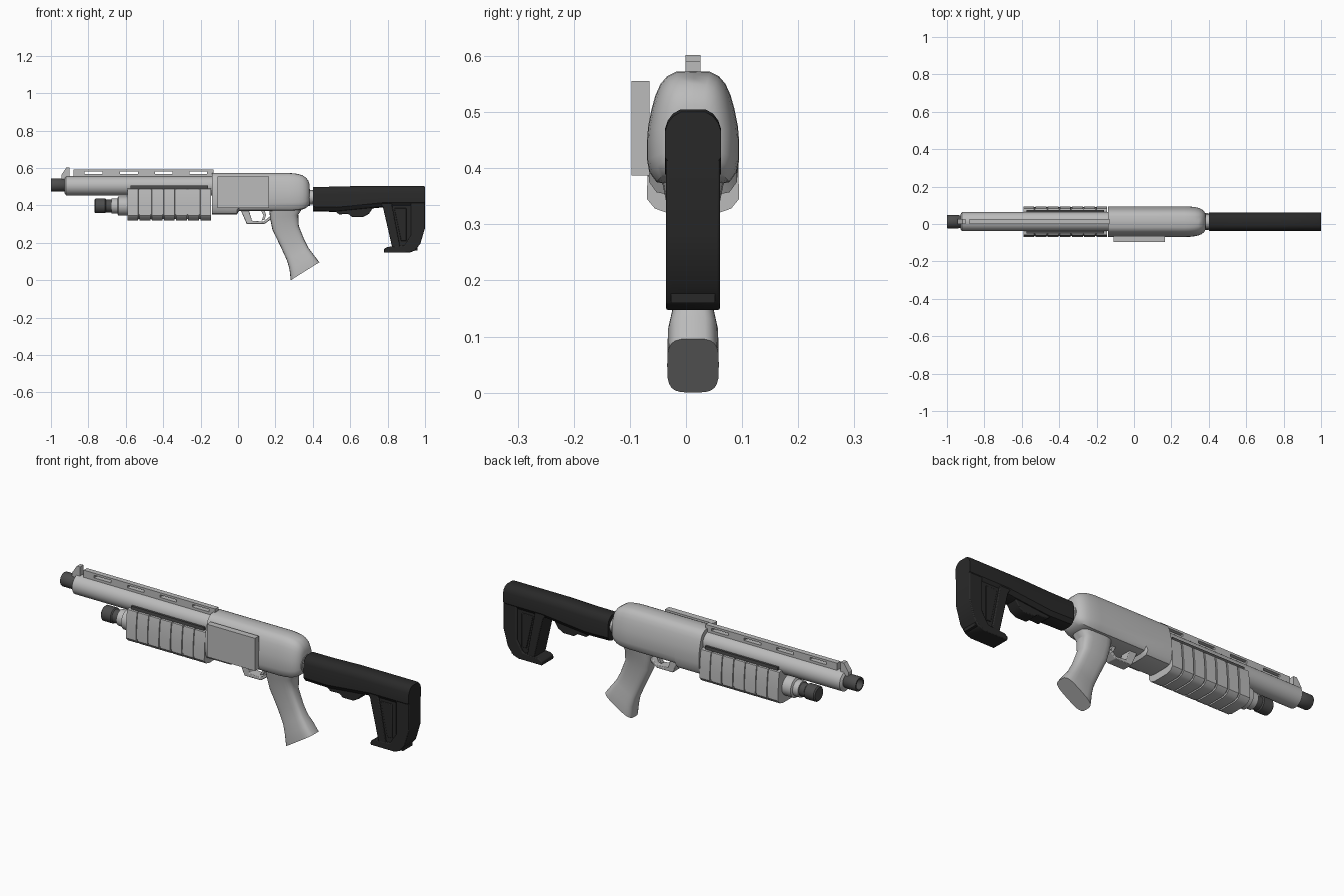
import bpy, bmesh, math

YC = 0.0125  # centre plane of the model


def mat(name, v):
    m = bpy.data.materials.new(name)
    m.diffuse_color = (v, v, v, 1)
    return m


GREY = mat("light_grey", 0.5)
STEEL = mat("dark_steel", 0.075)
BLACK = mat("black_polymer", 0.022)


def finish(name, bm, m, bevel=0):
    bmesh.ops.recalc_face_normals(bm, faces=bm.faces)
    me = bpy.data.meshes.new(name)
    bm.to_mesh(me)
    bm.free()
    me.materials.append(m)
    ob = bpy.data.objects.new(name, me)
    bpy.context.collection.objects.link(ob)
    if bevel:
        b = ob.modifiers.new("bevel", 'BEVEL')
        b.width, b.segments, b.limit_method = bevel, 2, 'ANGLE'
    return ob


def loft(name, rings, m):
    bm = bmesh.new()
    vs = [[bm.verts.new(p) for p in r] for r in rings]
    n = len(vs[0])
    for a, b in zip(vs, vs[1:]):
        for i in range(n):
            j = (i + 1) % n
            bm.faces.new((a[i], a[j], b[j], b[i]))
    bm.faces.new(vs[0])
    bm.faces.new(vs[-1])
    return finish(name, bm, m)


def lathe(name, prof, z, m, n=32):
    return loft(name, [[(x, YC + r * math.cos(2 * math.pi * i / n), z + r * math.sin(2 * math.pi * i / n))
                        for i in range(n)] for x, r in prof], m)


def plate(name, pts, hw, m, y=YC, bevel=0):
    # side-view outline extruded across y
    bm = bmesh.new()
    f = bm.faces.new([bm.verts.new((x, y - hw, z)) for x, z in pts])
    ext = bmesh.ops.extrude_face_region(bm, geom=[f])
    for v in ext["geom"]:
        if isinstance(v, bmesh.types.BMVert):
            v.co.y = y + hw
    return finish(name, bm, m, bevel)


def box(name, x0, x1, z0, z1, hw, m, y=YC, bevel=0):
    return plate(name, [(x0, z0), (x1, z0), (x1, z1), (x0, z1)], hw, m, y, bevel)


def ring(x, half, s=1.0, zc=0.45):
    # mirrored cross-section at x, scaled about its centre
    pts = half + [(-y, z) for y, z in reversed(half)]
    return [(x, YC + y * s, zc + (z - zc) * s) for y, z in pts]


# Barrel, muzzle and magazine tube
lathe("barrel", [(-0.927, 0.04), (-0.92, 0.051), (-0.13, 0.051)], 0.505, GREY)
lathe("muzzle", [(-0.90, 0.034), (-0.935, 0.034), (-0.94, 0.036), (-0.995, 0.036), (-1, 0.034),
                 (-1, 0.027), (-0.93, 0.027)], 0.509, STEEL)
lathe("magazine_tube", [(-0.675, 0.041), (-0.645, 0.041), (-0.64, 0.051), (-0.55, 0.051)], 0.397, GREY)
lathe("magazine_cap", [(-0.768, 0.010), (-0.768, 0.033), (-0.762, 0.039), (-0.71, 0.039), (-0.705, 0.034),
                       (-0.67, 0.034)], 0.397, STEEL)

# Vented rib and front sight
box("rib_base", -0.88, -0.13, 0.545, 0.567, 0.0135, GREY)
box("rib_top", -0.88, -0.13, 0.58, 0.591, 0.0135, GREY)
edges = [-0.88, -0.82, -0.725, -0.63, -0.535, -0.445, -0.35, -0.26, -0.165, -0.13]
for a, b in zip(edges[::2], edges[1::2]):
    box("rib_post", a, b, 0.56, 0.585, 0.0135, GREY)
plate("front_sight", [(-0.945, 0.54), (-0.90, 0.54), (-0.90, 0.602), (-0.918, 0.602), (-0.945, 0.562)],
      0.0135, GREY)

# Receiver with rounded rear
upper = [(0.0, 0.573), (0.03, 0.572), (0.046, 0.564), (0.058, 0.55), (0.067, 0.53), (0.074, 0.505),
         (0.080, 0.475), (0.082, 0.45)]


def receiver(bot):
    return upper + [(0.082, 0.415), (0.078, 0.393 if bot > 0.36 else 0.375), (0.065, bot + 0.005), (0.04, bot)]


low, std = receiver(0.352), receiver(0.37)
stations = [(0.27, 1), (0.30, 0.985), (0.325, 0.95), (0.345, 0.90), (0.362, 0.81), (0.375, 0.68), (0.383, 0.5)]
loft("receiver", [ring(-0.14, low), ring(-0.005, low), ring(0.005, std)] +
     [ring(x, std, s) for x, s in stations], GREY)
box("side_plate", -0.11, 0.165, 0.387, 0.555, 0.016, GREY, y=-0.081)
lathe("stock_collar", [(0.34, 0.045), (0.385, 0.045), (0.386, 0.038), (0.42, 0.038)], 0.443, GREY)

# Pump fore-end with cross grooves
pump = [(0.06, 0.49), (0.071, 0.488), (0.076, 0.46), (0.081, 0.40), (0.082, 0.345), (0.068, 0.328), (0.045, 0.32)]
rings, x0, step = [], -0.595, 0.065
for k in range(7):
    a, b = x0 + k * step, x0 + (k + 1) * step
    rings += [ring(a + 0.004, pump, 1, 0.44), ring(b - 0.004, pump, 1, 0.44)]
    if k < 6:
        rings += [ring(b - 0.003, pump, 0.94, 0.44), ring(b + 0.003, pump, 0.94, 0.44)]
loft("fore_end", rings, GREY)
for s in (-1, 1):
    box("action_slot", -0.575, -0.16, 0.475, 0.506, 0.006, STEEL, y=YC + s * 0.056)

# Trigger guard and trigger
guard = [(0.01, 0.385), (0.047, 0.30), (0.14, 0.30), (0.175, 0.325), (0.175, 0.345), (0.135, 0.313),
         (0.075, 0.318), (0.055, 0.385)]
plate("trigger_guard", guard, 0.028, GREY, bevel=0.003)
plate("trigger", [(0.12, 0.38), (0.14, 0.38), (0.15, 0.35), (0.143, 0.325), (0.125, 0.318), (0.137, 0.345)],
      0.010, GREY)

# Pistol grip lofted from front and back edge points
secs = [((0.165, 0.39), (0.36, 0.41), 0.06), ((0.172, 0.33), (0.322, 0.35), 0.048),
        ((0.184, 0.27), (0.325, 0.29), 0.037), ((0.23, 0.175), (0.355, 0.215), 0.033),
        ((0.262, 0.105), (0.377, 0.172), 0.036), ((0.275, 0.06), (0.405, 0.135), 0.045),
        ((0.282, 0.0), (0.435, 0.096), 0.046)]
grip = []
for (fx, fz), (bx, bz), hw in secs:
    r = []
    for i in range(24):
        t = 2 * math.pi * i / 24
        c, s = math.cos(t), math.sin(t)
        u = 0.5 + 0.5 * math.copysign(abs(c) ** 0.55, c)
        r.append((fx + (bx - fx) * u, YC + hw * math.copysign(abs(s) ** 0.55, s), fz + (bz - fz) * u))
    grip.append(r)
loft("pistol_grip", grip, GREY)


# Stock: comb tube, strut, web, butt and lower latch
def comb(bot, top=0.505):
    return [(0.022, top), (0.036, top - 0.008), (0.045, top - 0.02), (0.05, top - 0.035), (0.05, bot + 0.025),
            (0.036, bot + 0.005), (0.02, bot)]


loft("stock_comb", [ring(0.40, comb(0.368, 0.499)), ring(0.53, comb(0.365, 0.50)), ring(0.68, comb(0.38)),
                    ring(0.78, comb(0.39)), ring(0.99, comb(0.39)), ring(1.0, comb(0.395, 0.50))], BLACK)
plate("stock_latch", [(0.50, 0.385), (0.54, 0.352), (0.59, 0.354), (0.61, 0.338), (0.67, 0.338), (0.70, 0.355),
                      (0.73, 0.40)], 0.032, BLACK, bevel=0.004)
plate("stock_web", [(0.79, 0.42), (0.96, 0.42), (0.96, 0.16), (0.84, 0.16)], 0.039, BLACK)
plate("stock_strut", [(0.755, 0.42), (0.82, 0.42), (0.87, 0.16), (0.828, 0.16), (0.775, 0.39)], 0.047, BLACK,
      bevel=0.004)
plate("stock_butt", [(0.925, 0.44), (1.0, 0.44), (1.0, 0.28), (0.975, 0.195), (0.945, 0.158), (0.915, 0.147),
                     (0.78, 0.147), (0.78, 0.167), (0.80, 0.178), (0.89, 0.185), (0.925, 0.24)], 0.048, BLACK,
      bevel=0.004)
plate("stock_panel", [(0.835, 0.385), (0.90, 0.385), (0.90, 0.21), (0.872, 0.21)], 0.043, BLACK, bevel=0.003)

# Smooth the rounded surfaces, keep hard edges sharp
bpy.ops.object.select_all(action='DESELECT')
for ob in bpy.context.collection.objects:
    ob.select_set(True)
    bpy.context.view_layer.objects.active = ob
bpy.ops.object.shade_smooth_by_angle(angle=math.radians(32))
